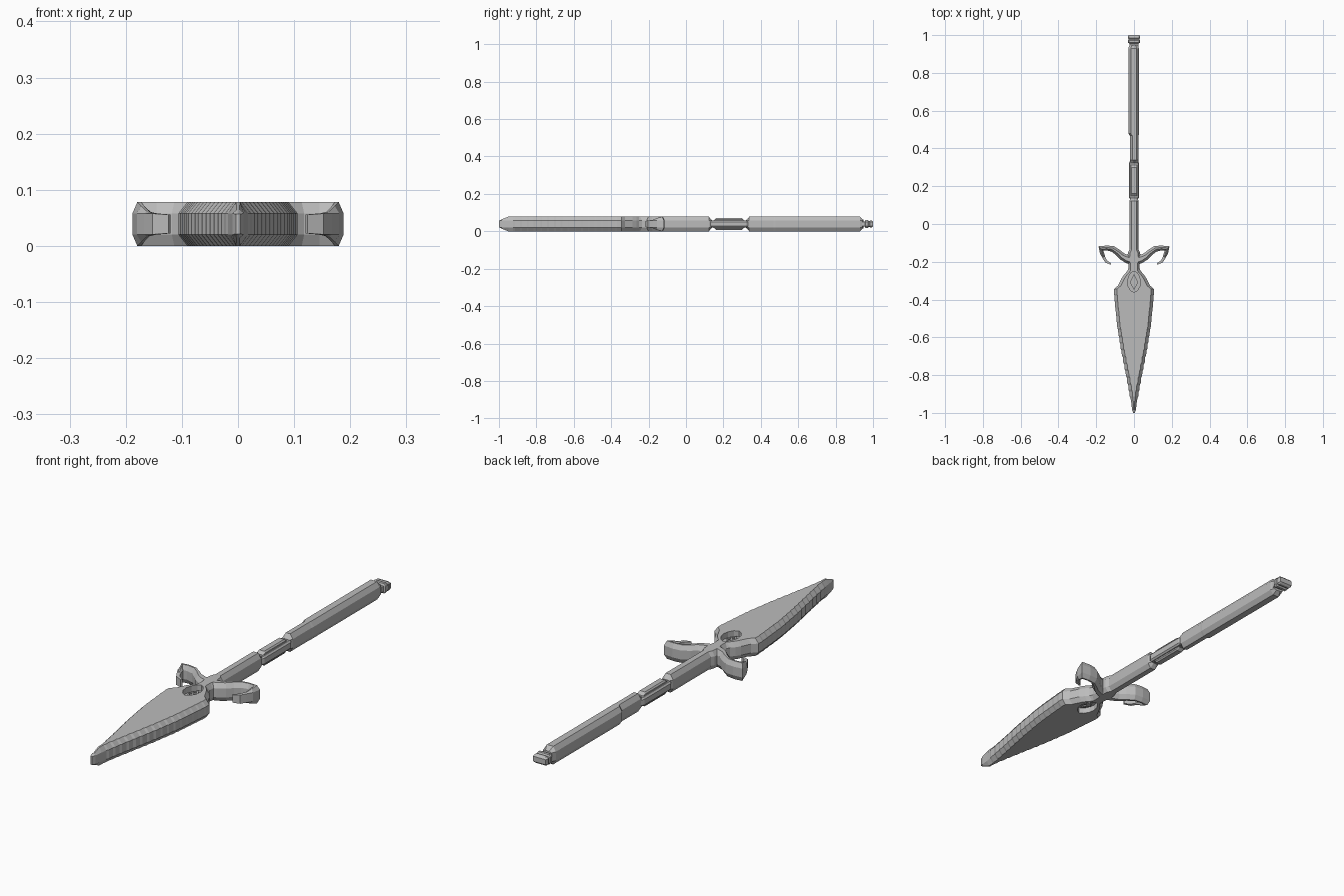
import bpy, bmesh
from mathutils import Vector

cube = bpy.data.objects.get("Cube")
if cube:
    bpy.data.objects.remove(cube, do_unlink=True)

grey = bpy.data.materials.new("plain grey")
grey.use_nodes = True
grey.diffuse_color = (0.5, 0.5, 0.5, 1)
grey.node_tree.nodes["Principled BSDF"].inputs["Base Color"].default_value = (0.5, 0.5, 0.5, 1)

MID = 0.039    # centre height
WALL = 0.019   # half height of the upright side wall
FULL = 0.039   # half height of the thickest parts


def sweep(name, stations, bevel=0.014, wall=WALL, side=1):
    """Skin a chamfered bar through stations of (x, y, half width, half height)."""
    bm = bmesh.new()
    pts = [Vector((s[0] * side, s[1])) for s in stations]
    rings = []
    for i, (_, _, w, h) in enumerate(stations):
        t = pts[min(i + 1, len(pts) - 1)] - pts[max(i - 1, 0)]
        n = Vector((t.y, -t.x)).normalized()
        inner = w - min(bevel, w * 0.75)
        low = min(wall, h * 0.98)
        section = [(w, -low), (w, low), (inner, h), (-inner, h),
                   (-w, low), (-w, -low), (-inner, -h), (inner, -h)]
        rings.append([bm.verts.new((*(pts[i] + n * u), MID + v)) for u, v in section])
    for a, b in zip(rings, rings[1:]):
        for k in range(8):
            m = (k + 1) % 8
            bm.faces.new((a[k], a[m], b[m], b[k]))
    bm.faces.new(rings[0])
    bm.faces.new(rings[-1])
    bmesh.ops.recalc_face_normals(bm, faces=bm.faces)
    return finish(name, bm)


def finish(name, bm):
    mesh = bpy.data.meshes.new(name)
    bm.to_mesh(mesh)
    bm.free()
    mesh.materials.append(grey)
    ob = bpy.data.objects.new(name, mesh)
    bpy.context.collection.objects.link(ob)
    return ob


def slab(name, outline, half):
    """Straight upright prism centred on the mid height."""
    bm = bmesh.new()
    face = bm.faces.new([bm.verts.new((x, y, MID - half)) for x, y in outline])
    new = bmesh.ops.extrude_face_region(bm, geom=[face])["geom"]
    bmesh.ops.translate(bm, vec=(0, 0, half * 2),
                        verts=[v for v in new if isinstance(v, bmesh.types.BMVert)])
    bmesh.ops.recalc_face_normals(bm, faces=bm.faces)
    return finish(name, bm)


def mirrored(half):
    return half + [(-x, y) for x, y in reversed(half) if x > 0]


# Blade: stepped edges widening from the tip, then closing to the shaft
guide = [(-0.985, 0.010), (-0.85, 0.034), (-0.667, 0.070), (-0.535, 0.091), (-0.36, 0.107)]


def blade_width(y):
    for (y0, w0), (y1, w1) in zip(guide, guide[1:]):
        if y <= y1:
            return w0 + (w1 - w0) * (y - y0) / (y1 - y0)
    return guide[-1][1]


rows = [(0, -1.0, 0.004, 0.018), (0, -0.985, 0.010, 0.025), (0, -0.95, 0.014, FULL)]
STEPS = 16
pitch = (0.95 - 0.37) / STEPS
for i in range(STEPS):
    y = -0.95 + pitch * (i + 1)
    rows.append((0, y - 0.010, blade_width(y - pitch * 0.75), FULL))
    rows.append((0, y, blade_width(y), FULL))
rows += [(0, y, w, FULL) for y, w in
         [(-0.345, 0.105), (-0.325, 0.084), (-0.305, 0.074), (-0.285, 0.064),
          (-0.265, 0.050), (-0.25, 0.036), (-0.23, 0.028)]]
blade = sweep("blade", rows, bevel=0.016)

# Teardrop opening through the blade root
opening = mirrored([(0, -0.362), (0.018, -0.352), (0.031, -0.33), (0.035, -0.305),
                    (0.028, -0.278), (0.014, -0.257), (0, -0.25)])
cutter = slab("opening_cutter", opening, 0.1)
cutter.hide_render = True
cutter.hide_viewport = True
cut = blade.modifiers.new("opening", 'BOOLEAN')
cut.operation = 'DIFFERENCE'
cut.solver = 'EXACT'
cut.object = cutter

# Emblem hanging inside the opening
slab("emblem_plate", [(x * 1.03, -0.305 + (y + 0.305) * 1.03) for x, y in opening], 0.014)
slab("emblem_gem", mirrored([(0, -0.348), (0.022, -0.31), (0, -0.265)]), 0.022)
for i, (dx, dy) in enumerate([(0, 1), (1, 0), (0, -1), (-1, 0)]):
    cx, cy, r = dx * 0.011, -0.308 + dy * 0.015, 0.007
    slab(f"emblem_petal_{i + 1}", [(cx + r, cy), (cx, cy + r), (cx - r, cy), (cx, cy - r)], 0.027)

# Front shaft with the collar at the guard
sweep("front_shaft", [(0, y, w, h) for y, w, h in
      [(-0.25, 0.030, FULL), (-0.215, 0.030, FULL), (-0.185, 0.036, FULL),
       (-0.15, 0.032, FULL), (-0.135, 0.024, FULL), (0.122, 0.024, FULL),
       (0.138, 0.018, 0.020)]], bevel=0.012)

# Curved guard arms with thin hooks
arm = [(0.0, -0.195, 0.024, FULL), (0.035, -0.186, 0.022, FULL), (0.062, -0.172, 0.019, FULL),
       (0.085, -0.151, 0.017, FULL), (0.112, -0.132, 0.016, FULL), (0.145, -0.127, 0.013, FULL),
       (0.176, -0.130, 0.017, FULL), (0.170, -0.152, 0.011, 0.032), (0.160, -0.176, 0.008, 0.022),
       (0.148, -0.198, 0.007, WALL), (0.122, -0.212, 0.004, 0.017)]
for label, side in (("left", 1), ("right", -1)):
    sweep(f"{label}_guard_arm", arm, bevel=0.012, side=side)

# Grip: flat core with a raised panel above and below
sweep("grip_core", [(0, y, w, h) for y, w, h in
      [(0.13, 0.020, 0.016), (0.142, 0.027, 0.019), (0.322, 0.027, 0.019),
       (0.336, 0.020, 0.016)]], bevel=0.006, wall=0.012)
sweep("grip_panel", [(0, y, w, h) for y, w, h in
      [(0.148, 0.015, 0.020), (0.162, 0.017, 0.031), (0.298, 0.017, 0.031),
       (0.312, 0.015, 0.020)]], bevel=0.005, wall=0.025)

# Rear shaft, wider along one side of its outer length
sweep("rear_shaft", [(x, y, w, h) for x, y, w, h in
      [(0.002, 0.322, 0.018, 0.020), (0.002, 0.338, 0.023, FULL),
       (0.002, 0.468, 0.023, FULL), (-0.002, 0.478, 0.028, FULL),
       (-0.002, 0.93, 0.028, FULL), (-0.001, 0.948, 0.022, 0.022)]], bevel=0.013)

# Ridged pommel on a short neck
sweep("pommel", [(0, y, w, h) for y, w, h in
      [(0.94, 0.024, 0.013), (0.956, 0.025, 0.013), (0.960, 0.033, 0.021),
       (0.972, 0.033, 0.021), (0.976, 0.030, 0.015), (0.982, 0.030, 0.015),
       (0.985, 0.033, 0.020), (0.993, 0.032, 0.018), (1.0, 0.030, 0.011)]],
      bevel=0.007, wall=0.012)
